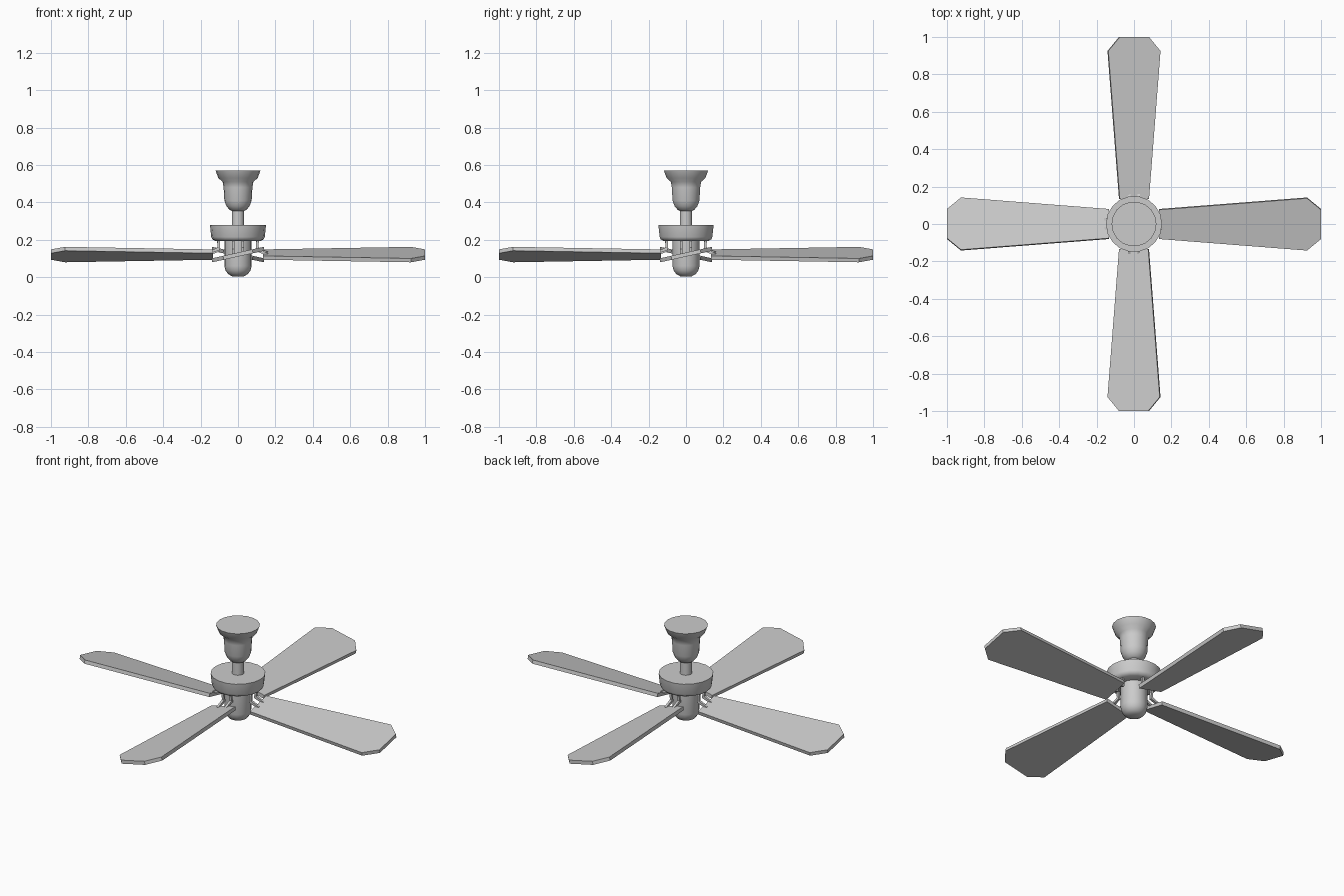
import bpy, bmesh, math
from mathutils import Matrix, Vector

if "Cube" in bpy.data.objects:
    bpy.data.objects.remove(bpy.data.objects["Cube"])

SIDES = 18


def finish(name, bm, smooth=False):
    bmesh.ops.recalc_face_normals(bm, faces=bm.faces)
    me = bpy.data.meshes.new(name)
    bm.to_mesh(me)
    bm.free()
    ob = bpy.data.objects.new(name, me)
    bpy.context.collection.objects.link(ob)
    if smooth:
        bpy.ops.object.select_all(action='DESELECT')
        ob.select_set(True)
        bpy.context.view_layer.objects.active = ob
        bpy.ops.object.shade_smooth_by_angle(angle=math.radians(40))
    return ob


def lathe(name, profile):
    """Revolve (radius, z) points round the z axis; ends close on the axis."""
    bm = bmesh.new()
    pts = [(0, profile[0][1])] + profile + [(0, profile[-1][1])]
    vs = [bm.verts.new((r, 0, z)) for r, z in pts]
    es = [bm.edges.new(p) for p in zip(vs, vs[1:])]
    bmesh.ops.spin(bm, geom=vs + es, cent=(0, 0, 0), axis=(0, 0, 1),
                   angle=math.tau, steps=SIDES, use_duplicate=False)
    bmesh.ops.remove_doubles(bm, verts=bm.verts, dist=1e-4)
    bmesh.ops.dissolve_degenerate(bm, edges=bm.edges, dist=1e-4)
    return finish(name, bm, True)


def prism(name, outline, offset, matrix):
    """Extrude a closed outline centred along offset, then place it."""
    bm = bmesh.new()
    off = Vector(offset)
    face = bm.faces.new([bm.verts.new(Vector(p) - off / 2) for p in outline])
    ext = bmesh.ops.extrude_face_region(bm, geom=[face])['geom']
    bmesh.ops.translate(bm, vec=off,
                        verts=[v for v in ext if isinstance(v, bmesh.types.BMVert)])
    bmesh.ops.transform(bm, matrix=matrix, verts=bm.verts)
    return finish(name, bm)


# Ceiling canopy, down rod, motor housing and rounded lower hub
lathe("ceiling_canopy", [(0.12, 0.57), (0.105, 0.53), (0.082, 0.51), (0.077, 0.48),
                         (0.073, 0.41), (0.062, 0.38), (0.045, 0.36), (0.03, 0.353)])
lathe("down_rod", [(0.033, 0.365), (0.033, 0.275)])
lathe("motor_housing", [(0.15, 0.28), (0.143, 0.215), (0.137, 0.202), (0.12, 0.193)])
lathe("lower_hub", [(0.073, 0.2), (0.073, 0.06), (0.067, 0.036),
                    (0.052, 0.016), (0.031, 0.005)])

# Pitched blades, each hung from the motor by an angled bracket
half = [(0.135, 0.08), (0.925, 0.143), (1.0, 0.08)]
blade = [(x, -y, 0) for x, y in half] + [(x, y, 0) for x, y in reversed(half)]
arm = [(0.098, 0, 0.2), (0.112, 0, 0.2), (0.108, 0, 0.155), (0.16, 0, 0.132),
       (0.16, 0, 0.12), (0.095, 0, 0.142)]
pitch = Matrix.Translation((0, 0, 0.121)) @ Matrix.Rotation(math.radians(12.5), 4, 'X')
for i in range(4):
    turn = Matrix.Rotation(i * math.pi / 2, 4, 'Z')
    prism(f"blade_{i + 1}", blade, (0, 0, 0.021), turn @ pitch)
    for side in (-1, 1):
        prism(f"blade_bracket_{i + 1}_{'a' if side < 0 else 'b'}", arm, (0, 0.014, 0),
              turn @ Matrix.Translation((0, side * 0.025, side * 0.004)))
